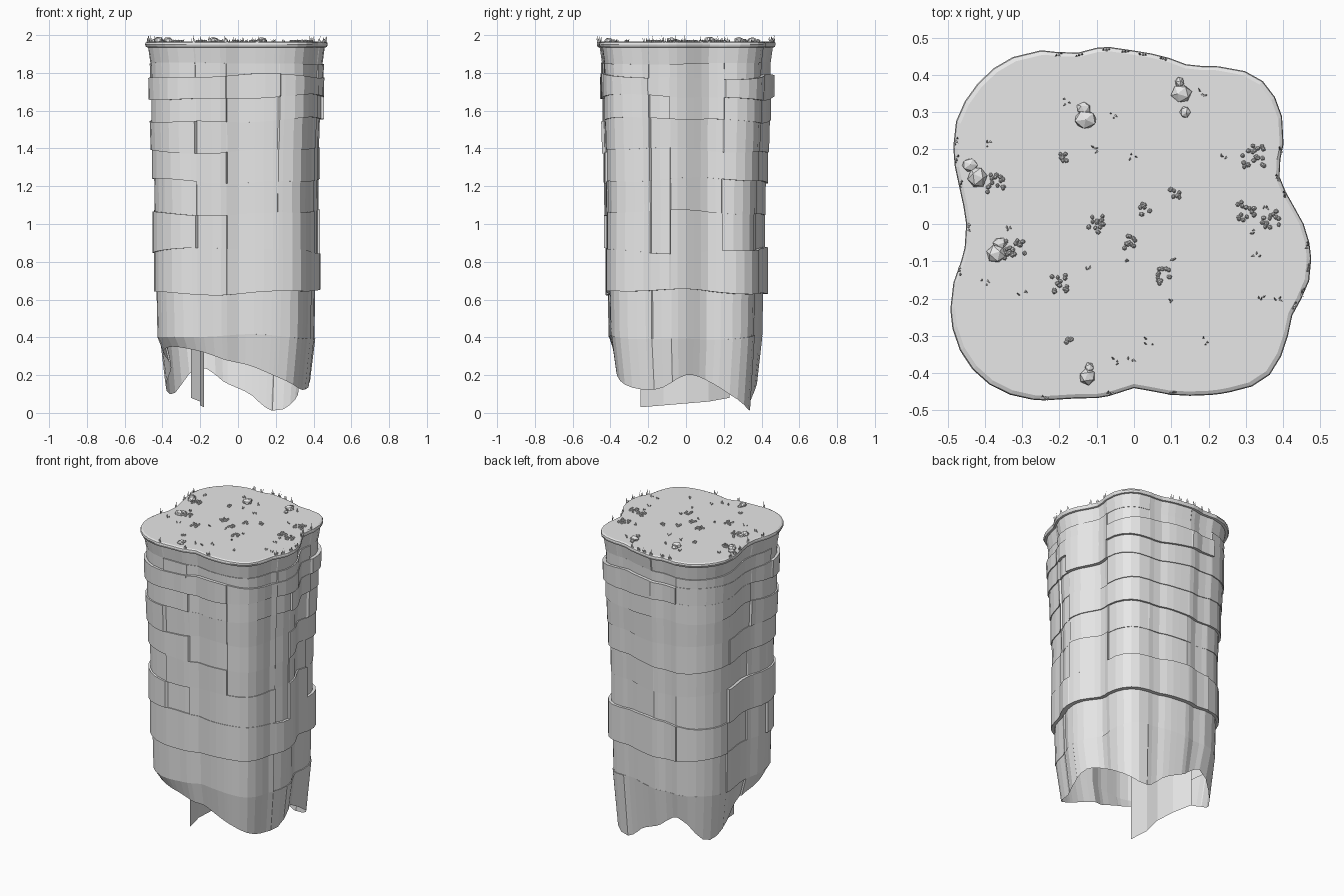
import bpy, bmesh, math, random
from mathutils import Matrix, Vector

random.seed(7)
if "Cube" in bpy.data.objects:
    bpy.data.objects.remove(bpy.data.objects["Cube"])

stone = bpy.data.materials.new("stone_grey")
stone.use_nodes = True
GREY = (0.8, 0.8, 0.8, 1)
stone.diffuse_color = GREY
stone.node_tree.nodes["Principled BSDF"].inputs["Base Color"].default_value = GREY

# Rim radius in hundredths, every ten degrees, and hem height every twenty
RIM = [45.5, 42, 41.3, 46.4, 50.4, 51.5, 48.6, 45.2, 45.7, 46.5, 48.2, 48.7, 53.6, 56, 56.3, 55.1, 51.4, 47.2,
       45, 46.5, 52, 56.2, 58.2, 57.6, 54.4, 49.8, 47.2, 44, 46.3, 49, 52, 54.5, 52.5, 49, 49.5, 48.2]
HEM = [20, 17, 8, 1, 10, 16, 24, 10, 16, 24, 31, 35, 33, 28, 25, 19, 13, 13]
GROUND = 1.965


def ring_value(table, angle):
    """Smooth cyclic interpolation through a table, result in units."""
    n = len(table)
    t = (angle % 360) / 360 * n
    i, f = int(t), t - int(t)
    a, b, c, d = (table[(i + k) % n] for k in (-1, 0, 1, 2))
    return 0.005 * (2 * b + (c - a) * f + (2 * a - 5 * b + 4 * c - d) * f ** 2
                    + (3 * b - a - 3 * c + d) * f ** 3)


def finish(name, bm):
    mesh = bpy.data.meshes.new(name)
    bm.to_mesh(mesh)
    bm.free()
    mesh.materials.append(stone)
    obj = bpy.data.objects.new(name, mesh)
    bpy.context.collection.objects.link(obj)
    return obj


# Angles around the column: even steps plus tight pairs at the vertical seams
SEAMS = [28, 62, 98, 118, 157, 188, 205, 243, 262, 297, 335, 349]
angles = [a for a in range(0, 360, 6) if all(abs(a - s) > 2 for s in SEAMS)]
angles = sorted(angles + [s + e for s in SEAMS for e in (-0.3, 0.3)])


def loop(bm, scale, height, offset=lambda a: 0):
    verts = []
    for a in angles:
        r = ring_value(RIM, a) * scale + offset(a)
        z = height(a) if callable(height) else height
        verts.append(bm.verts.new((r * math.cos(math.radians(a)), r * math.sin(math.radians(a)), z)))
    return verts


def bridge(bm, upper, lower):
    for i in range(len(upper)):
        j = (i + 1) % len(upper)
        bm.faces.new((upper[i], lower[i], lower[j], upper[j]))


def wavy(z):
    p, q, amp = random.uniform(0, 6), random.uniform(0, 6), 0.012 if z < 1.8 else 0.004
    return lambda a: z + amp * (math.sin(math.radians(2 * a) + p) + 0.5 * math.sin(math.radians(5 * a) + q))


def stepped(depth):
    """A radial offset that changes abruptly at some of the seams."""
    steps = [random.uniform(-0.5, 1) * depth]
    for _ in SEAMS[1:]:
        steps.append(random.uniform(-0.5, 1) * depth if random.random() < 0.6 else steps[-1])
    return lambda a: steps[sum(a > s for s in SEAMS) % len(SEAMS)]


def hem(a):
    return max(0, ring_value(HEM, a))


# Cliff column: grassy cap with lip, then rock bands with ledges between them
bm = bmesh.new()
cap = loop(bm, 0.975, GROUND)
bm.faces.new(cap)
previous = cap
for scale, z in ((0.995, 1.96), (1.0, 1.95), (0.99, 1.937), (0.975, 1.935)):
    ring = loop(bm, scale, z)
    bridge(bm, previous, ring)
    previous = ring
BANDS = [(1.85, 0.965, 0.94, 0.006), (1.78, 0.945, 0.94, 0.008), (1.67, 0.945, 0.94, 0.022),
         (1.55, 0.93, 0.93, 0.016), (1.39, 0.925, 0.915, 0.016), (1.23, 0.905, 0.905, 0.013),
         (1.06, 0.9, 0.895, 0.013), (0.86, 0.89, 0.89, 0.016), (0.64, 0.885, 0.885, 0.018),
         (0.4, 0.865, 0.855, 0.012), (0, 0.85, 0.79, 0.008)]
edge = lambda a: 1.935
for z, top, bottom, depth in BANDS:
    step = stepped(depth)
    upper = loop(bm, top, edge, step)
    bridge(bm, previous, upper)
    edge = wavy(z) if z else hem
    previous = loop(bm, bottom, edge, step)
    bridge(bm, upper, previous)
bm.normal_update()
finish("cliff_column", bm)

# Hanging rock sheet inside the open base
bm = bmesh.new()
path = [(-0.25, 0.23, 0.08), (-0.2, 0.12, 0.06), (-0.18, 0, 0.05), (-0.2, -0.12, 0.04), (-0.18, -0.24, 0.03)]
low = [bm.verts.new(p) for p in path]
high = [bm.verts.new((x, y, 0.8)) for x, y, z in path]
for i in range(len(path) - 1):
    bm.faces.new((low[i], low[i + 1], high[i + 1], high[i]))
finish("inner_rock_sheet", bm)


def lump(bm, x, y, size, height, detail=1):
    spin = Matrix.Rotation(random.uniform(0, 6), 4, "Z") @ Matrix.Rotation(random.uniform(0, 1), 4, "X")
    shape = Matrix.Diagonal((size * random.uniform(0.8, 1.2), size, height, 1))
    bmesh.ops.create_icosphere(bm, subdivisions=detail, radius=1,
                               matrix=Matrix.Translation((x, y, GROUND + height * 0.3)) @ shape @ spin)


def blade(bm, x, y, width, height, lean):
    tip = Vector((random.uniform(-lean, lean), random.uniform(-lean, lean), height))
    turn = Vector((0, 0, 1)).rotation_difference(tip).to_matrix().to_4x4()
    place = Matrix.Translation((x, y, GROUND - 0.004)) @ turn @ Matrix.Translation((0, 0, height / 2))
    bmesh.ops.create_cone(bm, segments=3, radius1=width, radius2=0, depth=height, matrix=place, cap_ends=True)


# Boulders, each a large stone with a smaller neighbour
bm = bmesh.new()
for x, y, s, dx, dy in ((-0.13, 0.28, 0.027, -0.005, 0.03), (0.127, 0.35, 0.026, 0.01, -0.05),
                        (-0.42, 0.125, 0.03, -0.02, 0.033), (-0.37, -0.08, 0.026, 0.01, 0.028),
                        (-0.125, -0.41, 0.023, 0.005, 0.025)):
    lump(bm, x, y, s, s * 0.75)
    lump(bm, x + dx, y + dy, s * 0.65, s * 0.45)
lump(bm, 0.122, 0.38, 0.015, 0.012)
finish("boulders", bm)

# Low round shrubs made of small pebbly lumps
bm = bmesh.new()
for x, y, spread in ((0.32, 0.18, 0.03), (0.3, 0.035, 0.025), (0.365, 0.015, 0.024), (-0.37, 0.11, 0.024),
                     (-0.32, -0.065, 0.028), (-0.1, 0, 0.022), (0.03, 0.04, 0.014), (0.11, 0.08, 0.014),
                     (-0.01, -0.05, 0.018), (0.08, -0.14, 0.02), (-0.2, -0.16, 0.022), (-0.19, 0.18, 0.013),
                     (-0.175, -0.315, 0.007)):
    for _ in range(max(3, int(spread * 600))):
        lump(bm, x + random.uniform(-spread, spread), y + random.uniform(-spread, spread), 0.0065, 0.008)
finish("low_shrubs", bm)

# Small sprouts scattered over the cap
bm = bmesh.new()
for x, y in ((-0.18, 0.33), (-0.06, 0.29), (0.18, 0.35), (-0.1, 0.2), (0, 0.185), (0.24, 0.185), (-0.39, 0.215),
             (0.35, 0.05), (0.32, -0.02), (0.33, -0.08), (0.34, -0.2), (0.11, -0.1), (-0.03, -0.1), (-0.125, -0.11),
             (-0.4, -0.155), (-0.3, -0.185), (0.105, -0.2), (0.19, -0.315), (0.04, -0.315), (-0.01, -0.36),
             (-0.05, -0.37), (0.39, -0.2), (-0.34, -0.01)):
    for _ in range(3):
        blade(bm, x + random.uniform(-0.01, 0.01), y + random.uniform(-0.008, 0.008), 0.004, 0.02, 0.012)
finish("sprouts", bm)

# Grass tufts along the rim
bm = bmesh.new()
for a in (11, 18, 27, 338, 346, 353, 80, 87, 93, 99, 108, 114, 155, 160, 167, 181, 195, 243, 262, 283, 333):
    r = ring_value(RIM, a) * 0.985
    for k in (-0.9, 0, 0.9):
        t = math.radians(a + k)
        blade(bm, r * math.cos(t), r * math.sin(t), 0.004, 0.039 if k == 0 else 0.026, 0.008)
finish("rim_grass", bm)
